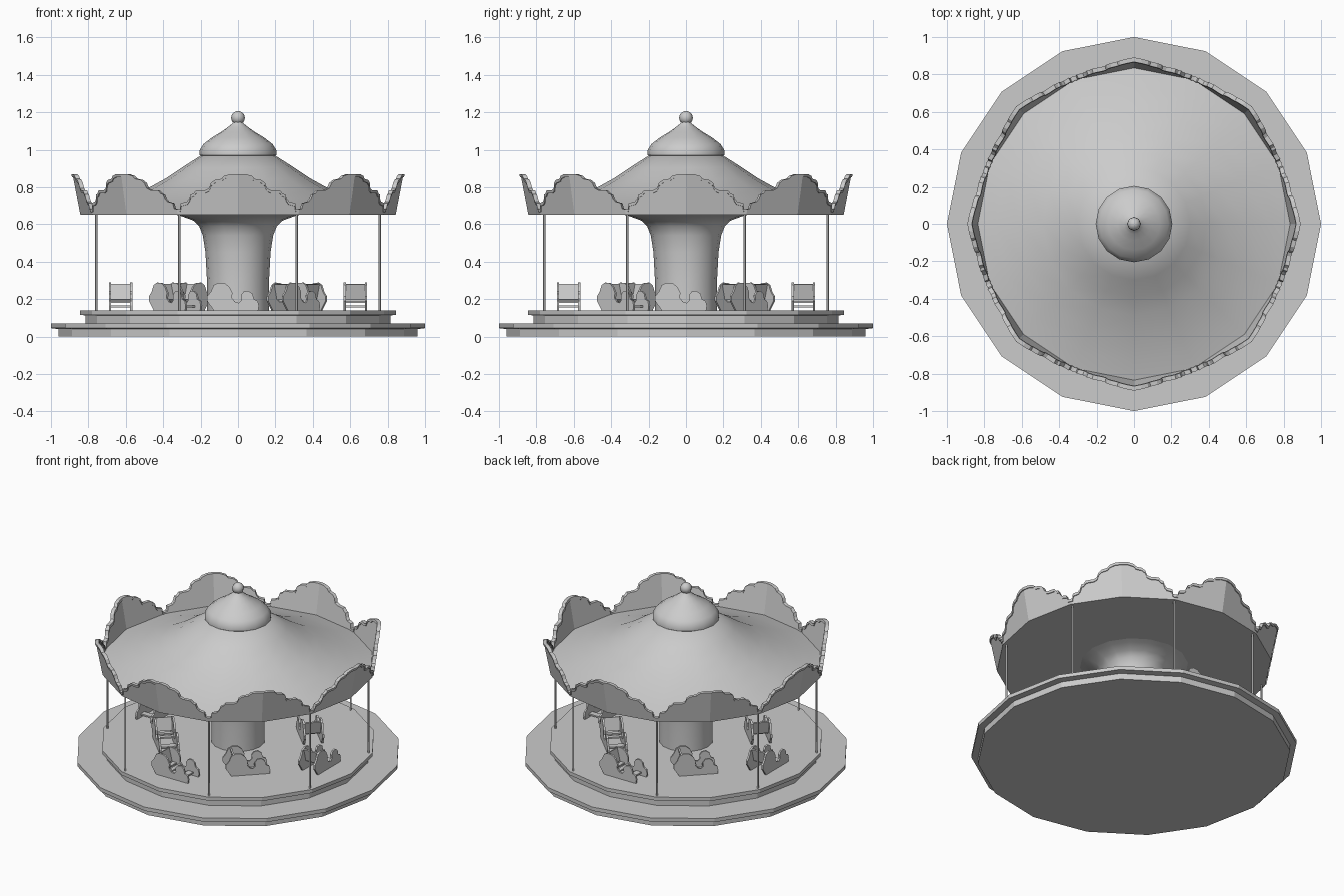
import bpy, bmesh, math
from mathutils import Matrix, Vector

if "Cube" in bpy.data.objects:
    bpy.data.objects.remove(bpy.data.objects["Cube"])

N = 16  # sides of every turned part


def finish(name, bm, smooth=None):
    bmesh.ops.recalc_face_normals(bm, faces=bm.faces)
    me = bpy.data.meshes.new(name)
    bm.to_mesh(me)
    bm.free()
    ob = bpy.data.objects.new(name, me)
    bpy.context.collection.objects.link(ob)
    if smooth:
        bpy.ops.object.select_all(action='DESELECT')
        ob.select_set(True)
        bpy.context.view_layer.objects.active = ob
        bpy.ops.object.shade_smooth_by_angle(angle=math.radians(smooth))
    return ob


def lathe(name, profile, n=N, smooth=None):
    """Turn (radius, z) points around z and cap both ends."""
    bm = bmesh.new()
    rings = [[bm.verts.new((r * math.cos(2 * math.pi * i / n),
                            r * math.sin(2 * math.pi * i / n), z)) for i in range(n)]
             for r, z in profile]
    for a, b in zip(rings, rings[1:]):
        for i in range(n):
            j = (i + 1) % n
            bm.faces.new((a[i], a[j], b[j], b[i]))
    bm.faces.new(rings[0])
    bm.faces.new(rings[-1])
    return finish(name, bm, smooth)


# stepped base and turning platform
lathe("base_step", [(.96, 0), (.96, .04), (1, .045), (1, .07)])
lathe("platform", [(.815, .07), (.815, .113), (.845, .116), (.845, .14)])

# flared column, ceiling and roof
lathe("column", [(.165, .14), (.166, .3), (.174, .45), (.188, .54), (.208, .59),
                 (.24, .62), (.30, .642), (.34, .652)], smooth=40)
lathe("roof", [(.84, .65), (.84, .668), (.74, .695), (.62, .738), (.49, .79),
               (.39, .845), (.30, .905), (.19, .975)], smooth=40)
lathe("roof_cap", [(.19, .963), (.205, .972), (.205, .998), (.185, 1.03), (.14, 1.065),
                   (.09, 1.095), (.055, 1.12), (.03, 1.14), (.02, 1.16)], smooth=50)

# ball finial
bm = bmesh.new()
bmesh.ops.create_uvsphere(bm, u_segments=8, v_segments=8, radius=.037,
                          matrix=Matrix.Translation((0, 0, 1.17)))
finish("finial_ball", bm, 60)

# scalloped valance: half a crest (fraction towards valley, top height)
CREST = [(0, .87), (.12, .87), (.22, .86), (.26, .845), (.37, .838), (.43, .822),
         (.46, .795), (.52, .785), (.67, .783), (.72, .765), (.76, .762), (.79, .735),
         (.83, .72), (.93, .712), (.95, .682), (1, .68)]


def valance(name, inner, outer, depth=None):
    """Leaning ring on the 16-gon; depth limits it to a border below the top edge."""
    path = []
    for k in range(8):
        a = k * math.pi / 4
        for side in (-1, 1):
            pts = CREST[:0:-1] if side < 0 else CREST[:-1]
            c = Vector((math.cos(a), math.sin(a)))
            v = Vector((math.cos(a + side * math.pi / 8), math.sin(a + side * math.pi / 8)))
            path += [(c.lerp(v, t), z) for t, z in pts]
    bm = bmesh.new()
    loops = []
    for d, z in path:
        zb = z - depth if depth else .65
        loops.append([bm.verts.new((*(d * (.843 + .19 * (h - .65) + o)), h))
                      for o, h in ((inner, zb), (outer, zb), (outer, z), (inner, z))])
    for p, q in zip(loops, loops[1:] + loops[:1]):
        for i in range(4):
            j = (i + 1) % 4
            bm.faces.new((p[i], p[j], q[j], q[i]))
    finish(name, bm)


valance("valance", -.012, 0)
valance("valance_border", -.018, .006, .016)

# poles on the platform corners between crests
for k in range(8):
    a = (k + .5) * math.pi / 4
    bm = bmesh.new()
    bmesh.ops.create_cone(bm, cap_ends=True, segments=8, radius1=.006, radius2=.006, depth=.52,
                          matrix=Matrix.Translation((.82 * math.cos(a), .82 * math.sin(a), .395)))
    finish("pole", bm, 60)

# bench: two cut-out side panels with planks between, facing +y
SIDE = [(-.13, .14), (-.165, .19), (-.165, .215), (-.145, .24), (-.13, .275), (-.105, .288),
        (-.07, .285), (-.045, .265), (-.03, .235), (-.032, .205), (-.015, .185), (.005, .18),
        (.018, .195), (.015, .22), (.03, .24), (.055, .245), (.078, .228), (.085, .2),
        (.105, .19), (.112, .165), (.108, .14)]
bm = bmesh.new()
for x in (-.063, .051):
    face = bm.faces.new([bm.verts.new((x, y, z)) for y, z in SIDE])
    ext = bmesh.ops.extrude_face_region(bm, geom=[face], use_keep_orig=True)
    bmesh.ops.translate(bm, vec=(.012, 0, 0),
                        verts=[g for g in ext['geom'] if isinstance(g, bmesh.types.BMVert)])


def plank(y, z, depth, height, tilt=0):
    m = (Matrix.Translation((0, y, z)) @ Matrix.Rotation(tilt, 4, 'X')
         @ Matrix.Diagonal((.11, depth, height, 1)))
    bmesh.ops.create_cube(bm, size=1, matrix=m)


plank(-.105, .238, .01, .085, .25)   # backrest
plank(-.07, .19, .028, .01)          # seat slats
plank(-.03, .185, .028, .01)
plank(.05, .16, .04, .01)            # foot rest
mesh = finish("bench_outer", bm).data

# outer benches on the axes, inner ones on the diagonals
for k in range(8):
    a = k * math.pi / 4
    r = .445 if k % 2 else .628
    ob = (bpy.data.objects["bench_outer"] if k == 0 else
          bpy.data.objects.new("bench_inner" if k % 2 else "bench_outer", mesh))
    if k:
        bpy.context.collection.objects.link(ob)
    ob.location = (r * math.cos(a), r * math.sin(a), 0)
    ob.rotation_euler.z = a
